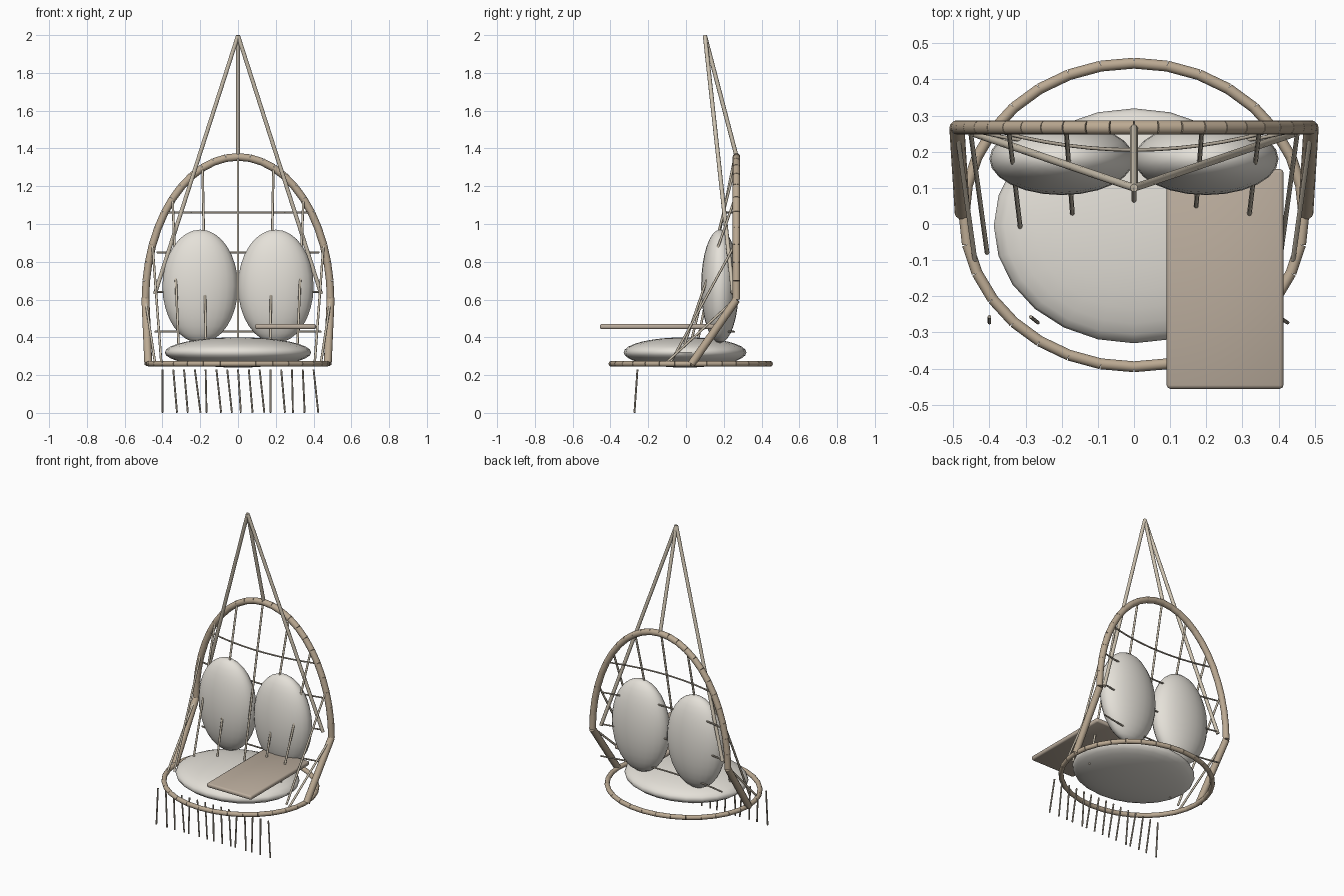
import bpy, bmesh
from math import sin, cos, pi, radians
from mathutils import Vector, Matrix

if "Cube" in bpy.data.objects:
    bpy.data.objects.remove(bpy.data.objects["Cube"])


def material(name, col):
    m = bpy.data.materials.new(name)
    m.diffuse_color = (*col, 1)
    m.use_nodes = True
    m.node_tree.nodes["Principled BSDF"].inputs["Base Color"].default_value = m.diffuse_color
    return m


CANE = material("cane", (0.50, 0.40, 0.29))
ROPE = material("rope", (0.62, 0.55, 0.44))
CORD = material("cord", (0.42, 0.37, 0.30))
FABRIC = material("fabric", (0.78, 0.75, 0.69))
BLANKET = material("blanket", (0.50, 0.42, 0.34))


def finish(name, bm, mat):
    me = bpy.data.meshes.new(name)
    bm.to_mesh(me)
    bm.free()
    ob = bpy.data.objects.new(name, me)
    bpy.context.collection.objects.link(ob)
    me.materials.append(mat)
    bpy.ops.object.select_all(action='DESELECT')
    ob.select_set(True)
    bpy.context.view_layer.objects.active = ob
    bpy.ops.object.shade_smooth_by_angle(angle=radians(50))
    return ob


def rods(name, pairs, r, mat, sides=10):
    """One object made of straight round rods between point pairs."""
    bm = bmesh.new()
    for p, q in pairs:
        p, q = Vector(p), Vector(q)
        d = q - p
        mx = Matrix.Translation((p + q) / 2) @ d.to_track_quat('Z', 'Y').to_matrix().to_4x4()
        bmesh.ops.create_cone(bm, cap_ends=True, segments=sides, radius1=r, radius2=r,
                              depth=d.length, matrix=mx)
    return finish(name, bm, mat)


def chain(pts):
    return list(zip(pts, pts[1:]))


def ellipsoid(name, loc, size):
    bm = bmesh.new()
    mx = Matrix.Translation(loc) @ Matrix.Diagonal((*size, 1))
    bmesh.ops.create_uvsphere(bm, u_segments=24, v_segments=16, radius=1, matrix=mx)
    return finish(name, bm, FABRIC)


def arch_pt(a, y=0.267):
    return (0.49 * cos(a), y, 0.6 + 0.755 * sin(a))


# Cane frame: seat ring, back arch, side posts
ring = [(0.47 * cos(i * pi / 16), 0.025 + 0.42 * sin(i * pi / 16), 0.26) for i in range(33)]
rods("seat_ring", chain(ring), 0.015, CANE, 12)
rods("back_arch", chain([arch_pt(i * pi / 24) for i in range(25)]), 0.02, CANE, 12)
rods("side_posts", [((s * 0.49, 0.267, 0.6), (s * 0.475, 0.03, 0.26)) for s in (-1, 1)],
     0.021, CANE, 12)

# Hanging ropes meeting at the top
apex = (0, 0.1, 1.998)
rods("hanging_ropes", [(apex, (0, 0.267, 1.36)), (apex, (0.44, 0.25, 0.63)),
                       (apex, (-0.44, 0.25, 0.63))], 0.011, ROPE)

# Back netting: slanted strands from the arch down to the seat
foot_y = [-0.10, -0.08, -0.04, 0.0, 0.04, 0.0, -0.04, -0.08, -0.10]
rods("back_strands", [(arch_pt(i * pi / 8, 0.258), (0.44 * cos(i * pi / 8), foot_y[i], 0.27))
                      for i in range(9)], 0.0065, ROPE, 8)

# Back netting: bowed cross cords
cords = []
for z, w in ((0.43, 0.44), (0.64, 0.44), (0.85, 0.43), (1.06, 0.37)):
    cords += chain([(w * t / 6, 0.205 + 0.05 * (t / 6) ** 2, z) for t in range(-6, 7)])
rods("cross_cords", cords, 0.005, CORD, 8)

# Cushions
ellipsoid("seat_cushion", (0, -0.005, 0.32), (0.388, 0.325, 0.08))
for s, n in ((-1, "left"), (1, "right")):
    ellipsoid("back_cushion_" + n, (s * 0.2, 0.18, 0.67), (0.2, 0.1, 0.3))

# Flat throw laid over the right side of the seat
bm = bmesh.new()
bmesh.ops.create_cube(bm, size=1, matrix=Matrix.Translation((0.252, -0.152, 0.457))
                      @ Matrix.Diagonal((0.323, 0.608, 0.028, 1)))
bmesh.ops.bevel(bm, geom=bm.edges[:], offset=0.01, segments=2, profile=0.5, affect='EDGES')
finish("throw", bm, BLANKET)

# Fringe under the front edge
sway = [0, 2, 2, 3, 0.5, 2.5, 2.5, 1.5, 2, 2.5, 0, 2, 0.5, 1, 2.5]
rods("fringe", [((-0.4 + i * 0.8 / 14, -0.257, 0.23),
                 (-0.4 + i * 0.8 / 14 + 0.01 * sway[i], -0.273, 0.001))
                for i in range(15)], 0.005, CORD, 8)
